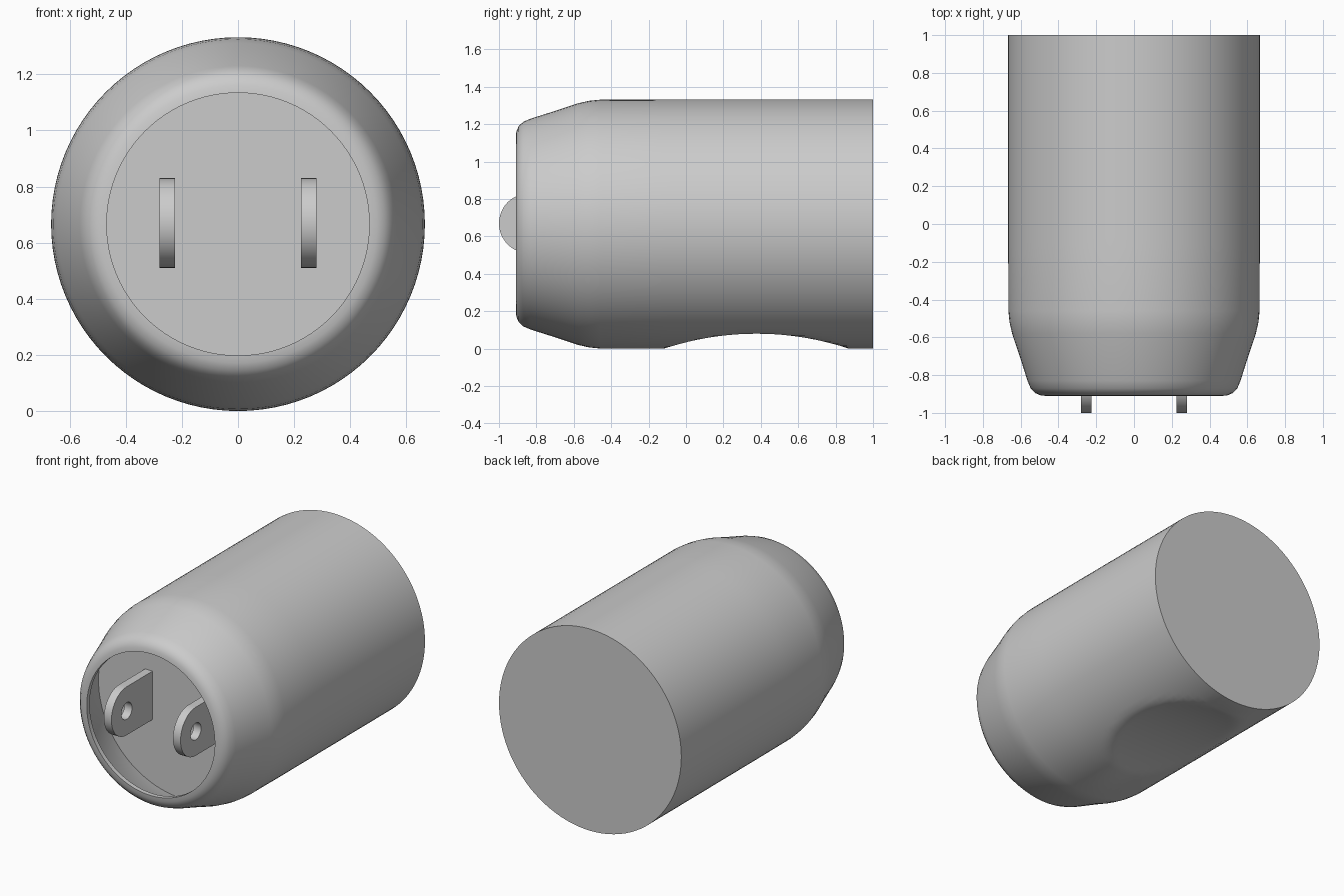
import bpy, bmesh, math

cube = bpy.data.objects.get("Cube")
if cube:
    bpy.data.objects.remove(cube, do_unlink=True)

AXIS_Z = 0.666
RADIUS = 0.666
FLOOR_Y = -0.57

grey = bpy.data.materials.new("plain grey")
grey.use_nodes = True
grey.diffuse_color = (0.6, 0.6, 0.6, 1)
grey.node_tree.nodes["Principled BSDF"].inputs["Base Color"].default_value = grey.diffuse_color


def finish(name, bm, angle):
    bmesh.ops.recalc_face_normals(bm, faces=bm.faces)
    mesh = bpy.data.meshes.new(name)
    bm.to_mesh(mesh)
    bm.free()
    mesh.materials.append(grey)
    obj = bpy.data.objects.new(name, mesh)
    bpy.context.collection.objects.link(obj)
    bpy.ops.object.select_all(action="DESELECT")
    obj.select_set(True)
    bpy.context.view_layer.objects.active = obj
    bpy.ops.object.shade_smooth_by_angle(angle=math.radians(angle))
    return obj


def bridge(bm, a, b):
    for i in range(len(a)):
        j = (i + 1) % len(a)
        bm.faces.new((a[i], a[j], b[j], b[i]))


def scoop_height(y):
    """Underside of the body: a shallow arc cut across the bottom."""
    reach = 1.57 ** 2 - (y - 0.377) ** 2
    return math.sqrt(reach) - 1.49


# Hollow shell: socket floor, flared inner wall, lip, rounded nose, barrel
profile = [(FLOOR_Y, 0.62), (-0.82, 0.54), (-0.86, 0.51), (-0.88, 0.468)]
profile += [(-0.91, 0.468), (-0.907, 0.495), (-0.895, 0.523), (-0.87, 0.547),
            (-0.83, 0.564), (-0.70, 0.605), (-0.58, 0.645), (-0.52, 0.659), (-0.46, 0.665)]
profile += [(-0.12 + 0.045 * i, RADIUS) for i in range(23)]
profile += [(1.0, RADIUS)]

SEGMENTS = 96
bm = bmesh.new()
rings = []
for k, (y, r) in enumerate(profile):
    ring = []
    for i in range(SEGMENTS):
        a = math.tau * i / SEGMENTS
        z = AXIS_Z + r * math.sin(a)
        if -0.12 < y < 0.87:
            z = max(z, scoop_height(y))
        ring.append(bm.verts.new((r * math.cos(a), y, z)))
    if rings:
        bridge(bm, rings[-1], ring)
    rings.append(ring)
bm.faces.new(rings[0])
bm.faces.new(rings[-1])
finish("body", bm, 40)


# Pair of rounded prongs with a hole, standing on the socket floor
def prong(name, x_centre):
    half_height, hole, back, half_thick = 0.16, 0.055, 0.277, 0.0275
    bm = bmesh.new()
    loops = []
    for radius_kind, side in (("out", -1), ("out", 1), ("in", 1), ("in", -1)):
        loop = []
        for i in range(48):
            a = math.tau * i / 48
            c, s = math.cos(a), math.sin(a)
            r = hole
            if radius_kind == "out":
                r = half_height
                if c > 0.001:
                    r = min(back / c, half_height / max(abs(s), 0.001))
            loop.append(bm.verts.new((x_centre + side * half_thick, -0.84 + r * c, AXIS_Z + 0.004 + r * s)))
        loops.append(loop)
    for k in range(4):
        bridge(bm, loops[k], loops[(k + 1) % 4])
    finish(name, bm, 30)


for name, sign in (("left_prong", 1), ("right_prong", -1)):
    prong(name, sign * 0.2525)
